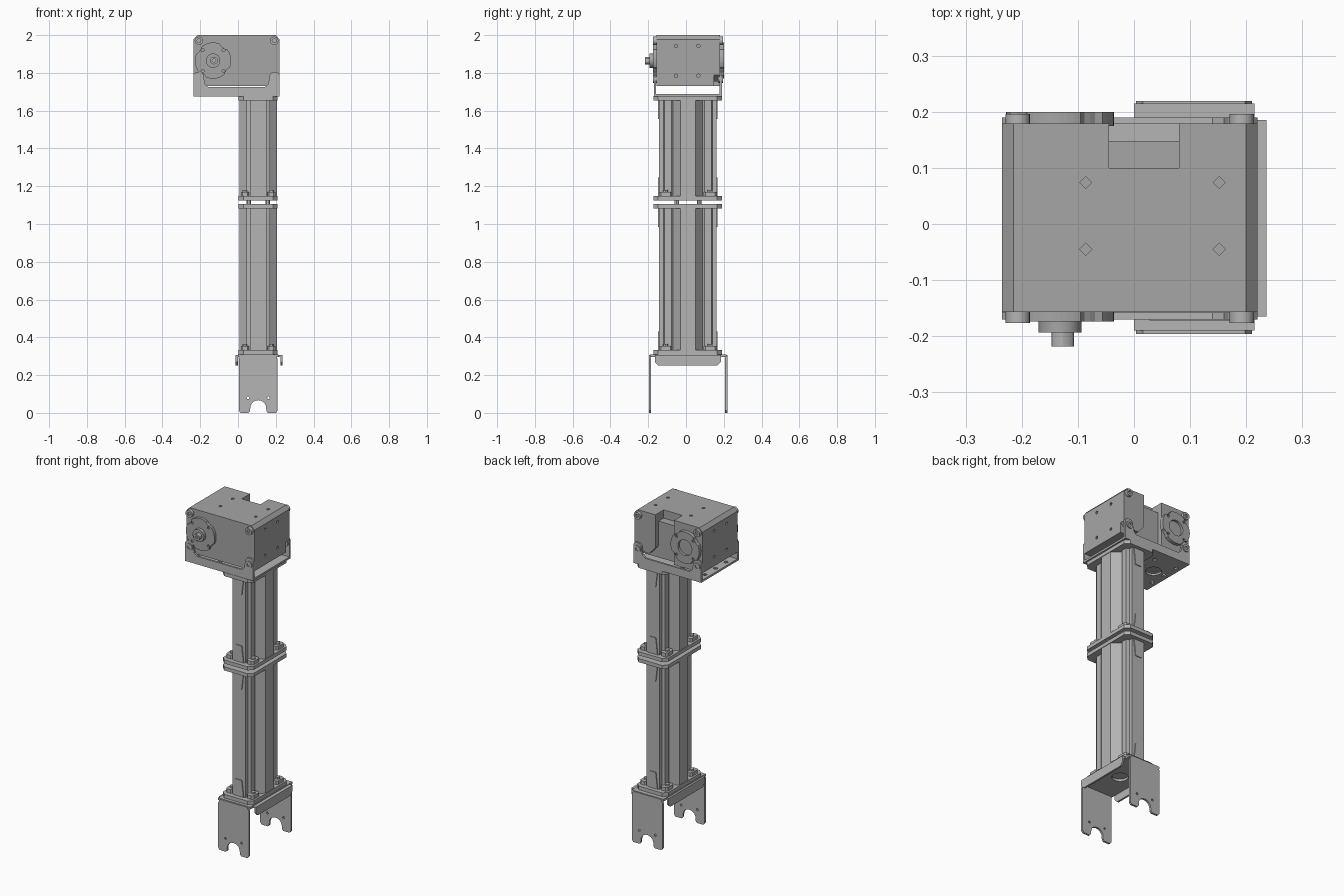
import bpy, bmesh, math
from mathutils import Vector

if "Cube" in bpy.data.objects:
    bpy.data.objects.remove(bpy.data.objects["Cube"])


def make_material(name, value):
    m = bpy.data.materials.new(name)
    m.use_nodes = True
    m.diffuse_color = (value, value, value, 1)
    m.node_tree.nodes["Principled BSDF"].inputs["Base Color"].default_value = (value, value, value, 1)
    return m


METAL = make_material("light grey metal", 0.46)
CASE = make_material("grey casing", 0.38)
CX, CY = 0.107, 0.01      # centre line of the column


def prism(name, points, axis, low, high, mat=METAL):
    """Extrude a flat profile along one axis."""
    place = {"x": lambda p, t: (t, p[0], p[1]),
             "y": lambda p, t: (p[0], t, p[1]),
             "z": lambda p, t: (p[0], p[1], t)}[axis]
    bm = bmesh.new()
    face = bm.faces.new([bm.verts.new(place(p, low)) for p in points])
    out = bmesh.ops.extrude_face_region(bm, geom=[face])
    shift = Vector(place((0, 0), high - low))
    bmesh.ops.translate(bm, vec=shift, verts=[v for v in out["geom"] if isinstance(v, bmesh.types.BMVert)])
    bmesh.ops.recalc_face_normals(bm, faces=bm.faces)
    mesh = bpy.data.meshes.new(name)
    bm.to_mesh(mesh)
    bm.free()
    mesh.materials.append(mat)
    ob = bpy.data.objects.new(name, mesh)
    bpy.context.collection.objects.link(ob)
    return ob


def rect(a0, a1, b0, b1, c=0.0):
    """Rectangle with optional chamfered corners."""
    if not c:
        return [(a0, b0), (a1, b0), (a1, b1), (a0, b1)]
    return [(a0 + c, b0), (a1 - c, b0), (a1, b0 + c), (a1, b1 - c),
            (a1 - c, b1), (a0 + c, b1), (a0, b1 - c), (a0, b0 + c)]


def ring(a, b, r, n=24):
    return [(a + r * math.cos(math.tau * i / n), b + r * math.sin(math.tau * i / n)) for i in range(n)]


def smooth(ob):
    bpy.ops.object.select_all(action="DESELECT")
    ob.select_set(True)
    bpy.context.view_layer.objects.active = ob
    bpy.ops.object.shade_smooth_by_angle(angle=math.radians(30))
    return ob


def cylinder(name, a, b, r, axis, low, high, mat=METAL, n=24):
    return smooth(prism(name, ring(a, b, r, n), axis, low, high, mat))


def cut(ob, *cutters):
    for c in cutters:
        c.hide_render = True
        mod = ob.modifiers.new("cut", "BOOLEAN")
        mod.operation, mod.solver, mod.object = "DIFFERENCE", "EXACT", c
        bpy.context.view_layer.objects.active = ob
        bpy.ops.object.modifier_apply(modifier=mod.name)
        bpy.data.objects.remove(c)
    return ob


# Fork at the foot: top plate, side lips and two notched legs
fork_plate = prism("fork_plate", rect(0, 0.215, -0.19, 0.215), "z", 0.296, 0.31)
cut(fork_plate, prism("hole", ring(CX, CY, 0.045), "z", 0.2, 0.4))
for side, x in (("right", -0.012), ("left", 0.225)):
    lip = [(-0.165, 0.305), (-0.165, 0.27), (-0.145, 0.25), (0.165, 0.25), (0.185, 0.27), (0.185, 0.305)]
    prism(side + "_fork_lip", lip, "x", x, x + 0.011)
    prism(side + "_fork_lip_bend", rect(min(x, 0.2), max(x + 0.011, 0.01), -0.165, 0.185), "z", 0.297, 0.306)

notch = [(CX + 0.042 * math.cos(t * math.pi / 10), 0.027 + 0.04 * math.sin(t * math.pi / 10)) for t in range(11)]
half_leg = [(0.15, 0.01), (0.158, 0), (0.2, 0), (0.21, 0.012), (0.21, 0.285), (0.198, 0.307)]
leg = half_leg + [(2 * CX - x, z) for x, z in reversed(half_leg)] + notch[::-1]
for side, y in (("front", -0.196), ("back", 0.207)):
    plate = prism(side + "_fork_leg", leg, "y", y, y + 0.012)
    cut(plate, *[prism("hole", ring(x, 0.08, 0.007, 8), "y", y - 0.1, y + 0.1) for x in (0.053, 0.161)])

# Column: two lengths of cross-shaped extrusion
quarter = [(0.1, 0.04), (0.053, 0.078), (0.062, 0.088), (0.062, 0.125), (0.043, 0.13), (0.043, 0.152)]
cross = [(CX + x, CY + y) for x, y in quarter]
cross += [(CX - x, CY + y) for x, y in reversed(quarter)]
cross += [(CX - x, CY - y) for x, y in quarter]
cross += [(CX + x, CY - y) for x, y in reversed(quarter)]
slot = rect(CX - 0.007, CX + 0.007, -0.13, 0.15)

for part, z0, z1 in (("lower", 0.31, 1.105), ("upper", 1.125, 1.677)):
    prism(part + "_column", cross, "z", z0 + 0.01, z1 - 0.01)
    prism(part + "_column_base_plate", rect(0.003, 0.21, -0.172, 0.19, 0.025), "z", z0, z0 + 0.022)
    prism(part + "_column_top_plate", rect(0.003, 0.21, -0.172, 0.19, 0.025), "z", z1 - 0.022, z1)
    zb, zt = z0 + 0.022, z1 - 0.022
    for sx in (-1, 1):
        for sy in (-1, 1):
            x, y = CX + sx * 0.07, CY + sy * 0.118
            prism(part + "_foot_block", rect(x - 0.022, x + 0.022, y - 0.035, y + 0.035, 0.01), "z", zb, zb + 0.022)
            cylinder(part + "_foot_bolt", x, y, 0.013, "z", zb + 0.02, zb + 0.032, n=12)
    for y in (CY - 0.157, CY + 0.15):
        for base, tip in ((zb, zb + 0.1), (zt, zt - 0.1)):
            tab = [(CX - 0.032, base), (CX + 0.032, base), (CX + 0.02, tip), (CX - 0.02, tip)]
            prism(part + "_end_clip", tab, "y", y, y + 0.007)

# Spacers between the two column lengths
for sx in (-1, 1):
    for sy in (-1, 1):
        cylinder("joint_spacer", CX + sx * 0.05, CY + sy * 0.06, 0.012, "z", 1.1, 1.13, n=12)

# Head bracket: floor and raised-corner walls
floor = prism("head_bracket_floor", rect(-0.235, 0.22, -0.17, 0.19), "z", 1.676, 1.688)
cut(floor, cylinder("hole", -0.13, CY, 0.045, "z", 1.6, 1.8),
    *[prism("hole", ring(-0.13 + dx, CY + dy, 0.012, 10), "z", 1.6, 1.8)
      for dx in (-0.075, 0.075) for dy in (-0.1, 0, 0.1)])
wall = [(-0.235, 1.676), (0.22, 1.676), (0.22, 1.79), (0.208, 1.805), (0.18, 1.805), (0.168, 1.79), (0.16, 1.74),
        (0.14, 1.724), (-0.155, 1.724), (-0.175, 1.74), (-0.183, 1.79), (-0.195, 1.805), (-0.223, 1.805), (-0.235, 1.79)]
for side, y in (("front", -0.17), ("back", 0.178)):
    prism(side + "_bracket_wall", wall, "y", y, y + 0.012)

# Motor casing with bevelled top, rear recesses and mounting holes
outline = [(-0.235, 1.73), (0.22, 1.73), (0.22, 1.978), (0.2, 2), (-0.215, 2), (-0.235, 1.978)]
casing = prism("motor_casing", outline, "y", -0.157, 0.179, CASE)
cut(casing,
    prism("recess", rect(-0.045, 0.08, 1.95, 2.1), "y", 0.1, 0.3, CASE),
    prism("recess", rect(-0.045, 0.08, 1.6, 2.1), "y", 0.148, 0.3, CASE),
    prism("recess", [(0.08, 1.6), (0.3, 1.6), (0.3, 1.8), (0.22, 1.79), (0.18, 1.755), (0.12, 1.755), (0.08, 1.8)],
          "y", 0.148, 0.3, CASE),
    *[prism("hole", ring(x, y, 0.011, 4), "z", 1.985, 2.1, CASE) for x in (-0.086, 0.152) for y in (-0.045, 0.074)],
    *[prism("hole", ring(y, z, 0.009, 8), "x", a, b, CASE)
      for y in (-0.053, 0.066) for z in (1.785, 1.943) for a, b in ((-0.3, -0.22), (0.205, 0.3))])

# Corner screws on the front and back of the head
for x in (-0.207, 0.192):
    for z in (1.768, 1.97):
        for side, a, b in (("front", -0.176, -0.15), ("back", 0.17, 0.196)):
            screw = cylinder(side + "_corner_screw", x, z, 0.022, "y", a, b, n=16)
            end = a if side == "front" else b
            cut(screw, prism("hex", ring(x, z, 0.011, 6), "y", end - 0.01, end + 0.01))

# Output horns: scalloped discs, front hub and hollow rear bearing
HX, HZ = -0.132, 1.865
scallop = []
for i in range(48):
    r = 0.088 if i % 12 in (0, 1, 2) else 0.096
    t = math.tau * i / 48 + math.pi / 4
    scallop.append((HX + r * math.cos(t), HZ + r * math.sin(t)))
bolt_spots = [(HX + 0.078 * math.cos(t), HZ + 0.078 * math.sin(t))
              for t in [math.pi / 4 + math.pi / 2 * k for k in range(4)]]
front_horn = prism("front_horn", scallop, "y", -0.174, -0.15, CASE)
back_horn = prism("back_horn", scallop, "y", 0.175, 0.2, CASE)
cut(front_horn, *[prism("hole", ring(x, z, 0.008, 8), "y", -0.3, -0.165, CASE) for x, z in bolt_spots])
cut(back_horn, cylinder("hole", HX, HZ, 0.047, "y", 0.185, 0.3, CASE, 32),
    *[prism("hole", ring(x, z, 0.008, 8), "y", 0.19, 0.3, CASE) for x, z in bolt_spots])
cylinder("horn_hub", HX, HZ, 0.038, "y", -0.193, -0.17, CASE)
shaft = cylinder("horn_shaft_screw", HX + 0.005, HZ, 0.02, "y", -0.218, -0.19, METAL, 12)
cut(shaft, prism("hex", ring(HX + 0.005, HZ, 0.01, 6), "y", -0.3, -0.205))
